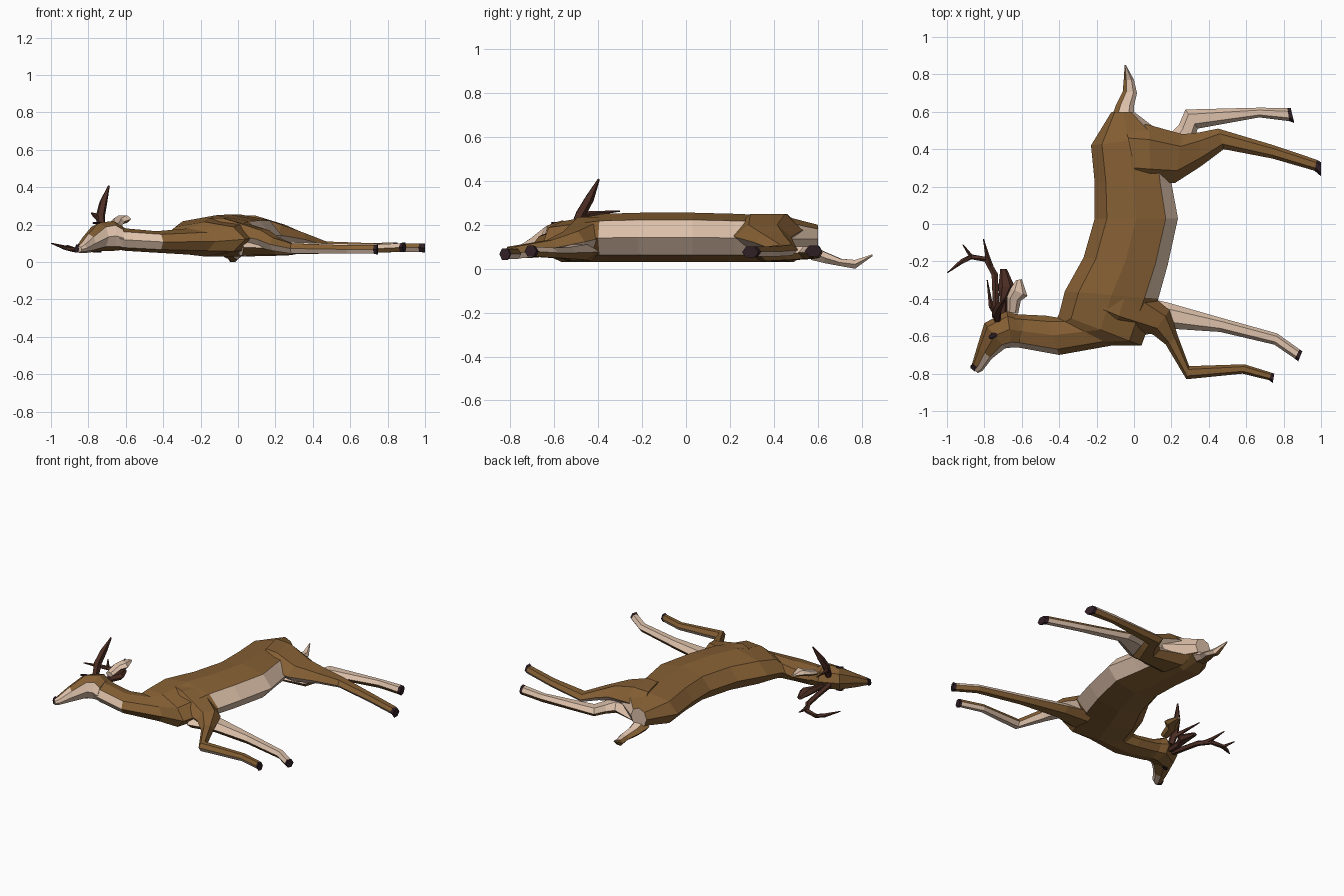
import bpy, bmesh, math
from mathutils import Vector


def material(name, r, g, b):
    m = bpy.data.materials.new(name)
    m.diffuse_color = (r, g, b, 1)
    return m


MATS = [material("coat brown", 0.235, 0.115, 0.034),
        material("cream fur", 0.72, 0.53, 0.40),
        material("hoof black", 0.03, 0.014, 0.018),
        material("antler brown", 0.075, 0.028, 0.018)]
BROWN, CREAM, BLACK, ANTLER = range(4)


def skin(name, rings, colour):
    """Join rings of points into a closed flat-shaded skin; colour(segment, side)."""
    bm = bmesh.new()
    vs = [[bm.verts.new(p) for p in ring] for ring in rings]
    n = len(vs[0])
    for s in range(len(vs) - 1):
        for k in range(n):
            j = (k + 1) % n
            f = bm.faces.new((vs[s][k], vs[s][j], vs[s + 1][j], vs[s + 1][k]))
            f.material_index = colour(s, k)
    bm.faces.new(vs[0]).material_index = colour(0, 0)
    bm.faces.new(vs[-1]).material_index = colour(len(vs) - 2, 0)
    bmesh.ops.recalc_face_normals(bm, faces=bm.faces)
    me = bpy.data.meshes.new(name)
    bm.to_mesh(me)
    bm.free()
    for m in MATS:
        me.materials.append(m)
    ob = bpy.data.objects.new(name, me)
    bpy.context.collection.objects.link(ob)
    return ob


def loft(name, sections, n, colour):
    """Each section: plan edges (ax, ay), (bx, by) and bottom/top z. Side 0 starts at edge b."""
    rings = []
    for ax, ay, bx, by, lo, hi in sections:
        ring = []
        for k in range(n):
            t = 2 * math.pi * k / n
            c, s = math.cos(t), math.sin(t)
            if n == 6:
                s /= math.sin(math.pi / 3)
            ring.append(((ax + bx) / 2 + (bx - ax) / 2 * c,
                         (ay + by) / 2 + (by - ay) / 2 * c,
                         (lo + hi) / 2 + (hi - lo) / 2 * s))
        rings.append(ring)
    return skin(name, rings, colour)


def tube(name, pts, n=5):
    """Tapered tube through (x, y, z, radius) points."""
    P = [Vector(p[:3]) for p in pts]
    rings = []
    for i, p in enumerate(P):
        d = (P[min(i + 1, len(P) - 1)] - P[max(i - 1, 0)]).normalized()
        u = d.cross(Vector((0.8, 0.3, 0.5))).normalized()
        v = d.cross(u)
        rings.append([p + pts[i][3] * (u * math.cos(2 * math.pi * k / n) + v * math.sin(2 * math.pi * k / n))
                      for k in range(n)])
    return skin(name, rings, lambda s, k: ANTLER)


# Body and neck, lying on its side: back at -x, belly at +x
loft("body_and_neck", [
    (-0.12, 0.60, 0.00, 0.60, 0.07, 0.20),
    (-0.23, 0.42, 0.17, 0.47, 0.03, 0.24),
    (-0.21, 0.22, 0.20, 0.22, 0.03, 0.25),
    (-0.21, 0.03, 0.235, 0.03, 0.03, 0.255),
    (-0.27, -0.18, 0.18, -0.22, 0.03, 0.255),
    (-0.37, -0.36, 0.13, -0.40, 0.03, 0.25),
    (-0.40, -0.48, 0.04, -0.65, 0.03, 0.215),
    (-0.41, -0.50, -0.12, -0.65, 0.04, 0.18),
    (-0.47, -0.49, -0.40, -0.70, 0.05, 0.165),
    (-0.58, -0.485, -0.62, -0.66, 0.06, 0.18),
    (-0.66, -0.48, -0.66, -0.65, 0.07, 0.21)], 8,
    lambda s, k: CREAM if k in (0, 7) and (s < 5 or s > 7) else BROWN)

# Head with pale muzzle and black nose
loft("head", [
    (-0.62, -0.485, -0.61, -0.66, 0.065, 0.19),
    (-0.68, -0.465, -0.65, -0.66, 0.06, 0.22),
    (-0.80, -0.53, -0.69, -0.665, 0.06, 0.21),
    (-0.84, -0.66, -0.76, -0.72, 0.05, 0.15),
    (-0.865, -0.745, -0.81, -0.785, 0.048, 0.10),
    (-0.87, -0.77, -0.835, -0.797, 0.05, 0.085)], 8,
    lambda s, k: BLACK if s == 4 and k in (2, 3, 4, 5)
    else CREAM if (s >= 3 and k in (0, 1, 6, 7)) or k in (0, 7) else BROWN)
loft("nose", [(-0.872, -0.75, -0.845, -0.77, 0.05, 0.095),
              (-0.875, -0.77, -0.85, -0.79, 0.052, 0.085)], 6, lambda s, k: BLACK)

# Eyes on both sides of the head
for side, (lo, hi) in {"upper": (0.204, 0.213), "lower": (0.051, 0.06)}.items():
    loft("eye_" + side, [(-0.778, -0.602, -0.770, -0.615, lo, hi),
                         (-0.760, -0.580, -0.750, -0.612, lo, hi),
                         (-0.735, -0.582, -0.730, -0.600, lo, hi)], 6, lambda s, k: BLACK)

# Ears: the upper one shows its pale inside
loft("ear_upper", [
    (-0.68, -0.47, -0.62, -0.48, 0.18, 0.21),
    (-0.68, -0.39, -0.605, -0.41, 0.20, 0.235),
    (-0.66, -0.345, -0.57, -0.385, 0.21, 0.25),
    (-0.63, -0.30, -0.60, -0.295, 0.225, 0.24)], 6,
    lambda s, k: CREAM if k < 3 else BROWN)
loft("ear_lower", [
    (-0.72, -0.48, -0.68, -0.48, 0.10, 0.13),
    (-0.72, -0.39, -0.68, -0.40, 0.10, 0.14),
    (-0.725, -0.34, -0.64, -0.33, 0.10, 0.145),
    (-0.715, -0.24, -0.68, -0.24, 0.11, 0.13)], 6, lambda s, k: ANTLER)

# Antlers
tube("antler_upper", [(-0.73, -0.51, 0.18, 0.022), (-0.735, -0.48, 0.25, 0.025),
                      (-0.72, -0.44, 0.32, 0.022), (-0.69, -0.397, 0.408, 0.005)])
tube("antler_upper_tine", [(-0.73, -0.49, 0.22, 0.018), (-0.765, -0.44, 0.25, 0.013),
                           (-0.785, -0.30, 0.262, 0.003)])
tube("antler_lower", [(-0.74, -0.50, 0.12, 0.020), (-0.74, -0.38, 0.10, 0.018), (-0.745, -0.27, 0.085, 0.018),
                      (-0.79, -0.19, 0.075, 0.016), (-0.87, -0.175, 0.065, 0.014),
                      (-0.92, -0.20, 0.075, 0.013), (-0.997, -0.26, 0.10, 0.003)])
tube("antler_lower_tine_a", [(-0.765, -0.23, 0.08, 0.015), (-0.785, -0.17, 0.09, 0.012), (-0.805, -0.08, 0.11, 0.003)])
tube("antler_lower_tine_b", [(-0.87, -0.175, 0.065, 0.012), (-0.915, -0.11, 0.09, 0.003)])


# Legs: brown outside, cream inside, black hooves
def leg(name, sections, inner):
    last = len(sections) - 2
    loft(name, sections, 6, lambda s, k: BLACK if s == last else CREAM if k in inner else BROWN)


leg("hind_leg_upper", [
    (-0.05, 0.54, 0.02, 0.22, 0.10, 0.25),
    (0.08, 0.53, 0.09, 0.215, 0.10, 0.25),
    (0.26, 0.48, 0.22, 0.22, 0.09, 0.20),
    (0.35, 0.49, 0.36, 0.31, 0.085, 0.155),
    (0.45, 0.51, 0.48, 0.40, 0.06, 0.11),
    (0.75, 0.42, 0.74, 0.35, 0.055, 0.10),
    (0.978, 0.343, 0.965, 0.285, 0.055, 0.10),
    (1.0, 0.33, 1.0, 0.255, 0.05, 0.10)], (3, 4, 5))
leg("hind_leg_lower", [
    (0.00, 0.56, 0.06, 0.28, 0.03, 0.12),
    (0.20, 0.49, 0.28, 0.32, 0.035, 0.11),
    (0.24, 0.53, 0.32, 0.44, 0.04, 0.10),
    (0.275, 0.612, 0.34, 0.51, 0.045, 0.10),
    (0.67, 0.622, 0.67, 0.57, 0.05, 0.10),
    (0.82, 0.62, 0.83, 0.55, 0.055, 0.105),
    (0.838, 0.62, 0.857, 0.54, 0.055, 0.105)], (0, 1, 2))
leg("front_leg_upper", [
    (-0.08, -0.27, -0.19, -0.52, 0.10, 0.235),
    (-0.02, -0.29, -0.10, -0.56, 0.09, 0.235),
    (0.19, -0.46, 0.10, -0.59, 0.075, 0.17),
    (0.235, -0.60, 0.17, -0.645, 0.06, 0.13),
    (0.295, -0.76, 0.28, -0.83, 0.045, 0.10),
    (0.59, -0.75, 0.58, -0.80, 0.045, 0.09),
    (0.735, -0.795, 0.722, -0.835, 0.045, 0.09),
    (0.75, -0.80, 0.742, -0.85, 0.04, 0.092)], (3, 4, 5))
leg("front_leg_lower", [
    (0.00, -0.38, 0.03, -0.60, 0.035, 0.12),
    (0.18, -0.42, 0.20, -0.56, 0.04, 0.11),
    (0.46, -0.50, 0.46, -0.577, 0.045, 0.10),
    (0.765, -0.585, 0.75, -0.645, 0.05, 0.095),
    (0.885, -0.67, 0.86, -0.72, 0.055, 0.10),
    (0.90, -0.68, 0.878, -0.735, 0.055, 0.105)], (0, 1, 2))

# Tail: brown back, cream underside
loft("tail", [
    (-0.12, 0.57, 0.00, 0.57, 0.04, 0.11),
    (-0.095, 0.64, 0.00, 0.63, 0.025, 0.075),
    (-0.06, 0.71, 0.016, 0.70, 0.012, 0.045),
    (-0.055, 0.77, 0.00, 0.77, 0.0, 0.04),
    (-0.05, 0.85, -0.043, 0.85, 0.058, 0.066)], 6,
    lambda s, k: CREAM if k in (0, 1, 5) else BROWN)
